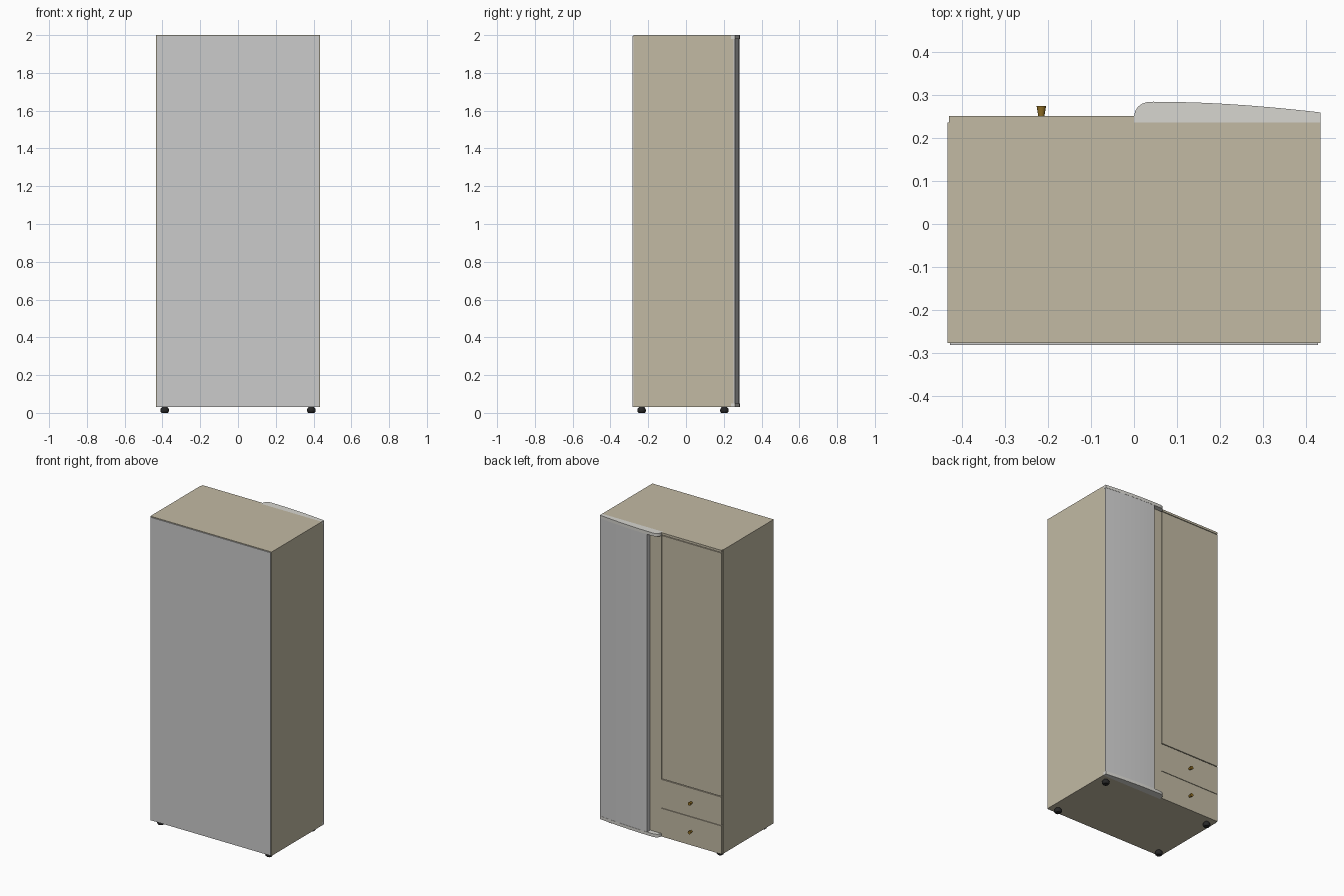
import bpy, bmesh, math

if "Cube" in bpy.data.objects:
    bpy.data.objects.remove(bpy.data.objects["Cube"])


def material(name, color):
    m = bpy.data.materials.new(name)
    m.diffuse_color = color
    m.use_nodes = True
    m.node_tree.nodes["Principled BSDF"].inputs["Base Color"].default_value = m.diffuse_color
    return m


BEIGE = material("beige_wood", (0.54, 0.49, 0.37, 1))
PALE = material("pale_trim", (0.68, 0.67, 0.63, 1))
BROWN = material("knob_wood", (0.30, 0.17, 0.02, 1))
BLACK = material("black_plastic", (0.02, 0.02, 0.02, 1))


def finish(name, bm, mat=None):
    bmesh.ops.recalc_face_normals(bm, faces=bm.faces)
    me = bpy.data.meshes.new(name)
    bm.to_mesh(me)
    bm.free()
    ob = bpy.data.objects.new(name, me)
    bpy.context.collection.objects.link(ob)
    if mat:
        me.materials.append(mat)
    return ob


def box(name, x, y, z, mat=None):
    bm = bmesh.new()
    bmesh.ops.create_cube(bm, size=1)
    for v in bm.verts:
        v.co = [a[0] if c < 0 else a[1] for a, c in zip((x, y, z), v.co)]
    return finish(name, bm, mat)


def extrude_outline(name, pts, z0, z1, mat=None):
    bm = bmesh.new()
    face = bm.faces.new([bm.verts.new((x, y, z0)) for x, y in pts])
    new = bmesh.ops.extrude_face_region(bm, geom=[face])["geom"]
    bmesh.ops.translate(bm, vec=(0, 0, z1 - z0),
                        verts=[g for g in new if isinstance(g, bmesh.types.BMVert)])
    return smooth(finish(name, bm, mat))


def lathe(name, profile, mat, sides=20):
    bm = bmesh.new()
    rings = [[bm.verts.new((r * math.cos(2 * math.pi * i / sides),
                            r * math.sin(2 * math.pi * i / sides), z))
              for i in range(sides)] for r, z in profile]
    for a, b in zip(rings, rings[1:]):
        for i in range(sides):
            j = (i + 1) % sides
            bm.faces.new((a[i], a[j], b[j], b[i]))
    bm.faces.new(rings[0])
    bm.faces.new(rings[-1])
    return smooth(finish(name, bm, mat))


def smooth(ob):
    bpy.ops.object.select_all(action='DESELECT')
    ob.select_set(True)
    bpy.context.view_layer.objects.active = ob
    bpy.ops.object.shade_smooth_by_angle(angle=math.radians(35))
    return ob


# Carcass and grey rear panel
W, Z0, Z1 = 0.435, 0.03, 2.0
YF, YD = 0.237, 0.252
CAP = 0.02
box("carcass", (-W, W), (-0.277, YF), (Z0, Z1), BEIGE)
box("rear_panel", (-W + 0.006, W - 0.006), (-0.282, -0.277), (Z0 + 0.002, Z1 - 0.004))

# Flat door and two drawers, separated by narrow gaps
box("top_rail", (-0.431, 0), (YF, YD), (1.986, Z1), BEIGE)
box("flat_door", (-0.431, -0.004), (YF, YD), (0.405, 1.982), BEIGE)
for i, (a, b) in enumerate(((Z0, 0.213), (0.216, 0.40))):
    box(f"drawer_front_{i + 1}", (-0.431, 0), (YF, YD), (a, b), BEIGE)
    knob = lathe(f"drawer_knob_{i + 1}", [(0.007, 0), (0.011, 0.024)], BROWN)
    knob.rotation_euler.x = -math.pi / 2
    knob.location = (-0.216, YD - 0.001, (a + b) / 2)

# Curved door: flat backing, bowed grey panel and pale end caps
box("curved_door_backing", (0, W - 0.001), (YF, YD), (Z0 + CAP, Z1 - CAP), BEIGE)
nose = [(0, YF), (0, 0.252), (0.003, 0.264), (0.009, 0.273), (0.018, 0.280),
        (0.03, 0.284), (0.045, 0.285)]
bow = [(0.08 + (W - 0.08) * t / 12, 0.2845 - 0.0245 * (t / 12) ** 1.7) for t in range(13)]
cap_outline = nose + bow + [(W, YF)]
extrude_outline("curved_door_top_cap", cap_outline, Z1 - CAP, Z1, PALE)
extrude_outline("curved_door_bottom_cap", cap_outline, Z0, Z0 + CAP, PALE)
panel = [(x, y - 0.001) for x, y in bow]
extrude_outline("curved_door_panel", [(0.08, YD)] + panel + [(W, YD)], Z0 + CAP, Z1 - CAP)

# Four rounded feet
for sx in (-1, 1):
    for y, end in ((-0.235, "front"), (0.203, "back")):
        side = "left" if sx < 0 else "right"
        foot = lathe(f"{end}_{side}_foot",
                     [(0.016, 0), (0.021, 0.005), (0.023, 0.012), (0.021, 0.022), (0.014, 0.031)],
                     BLACK)
        foot.location = (sx * 0.388, y, 0)
